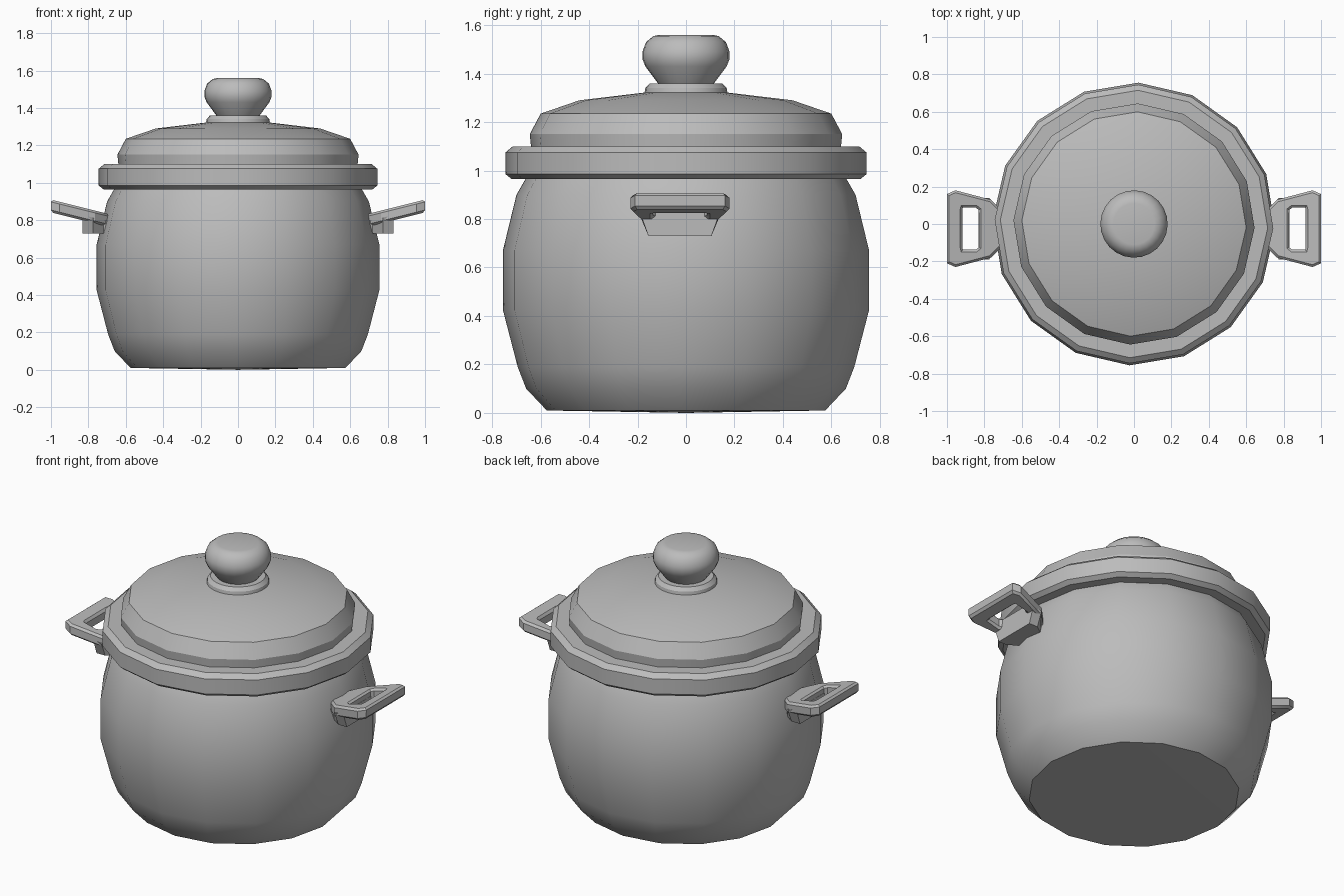
import bpy, bmesh
from math import radians, cos, sin, tau

if "Cube" in bpy.data.objects:
    bpy.data.objects.remove(bpy.data.objects["Cube"])

metal = bpy.data.materials.new("pot grey")
metal.diffuse_color = (0.5, 0.5, 0.5, 1)
metal.use_nodes = True
metal.node_tree.nodes["Principled BSDF"].inputs["Base Color"].default_value = (0.5, 0.5, 0.5, 1)


def finish(name, bm, angle=30):
    bmesh.ops.recalc_face_normals(bm, faces=bm.faces)
    mesh = bpy.data.meshes.new(name)
    bm.to_mesh(mesh)
    bm.free()
    obj = bpy.data.objects.new(name, mesh)
    bpy.context.collection.objects.link(obj)
    mesh.materials.append(metal)
    bpy.ops.object.select_all(action='DESELECT')
    obj.select_set(True)
    bpy.context.view_layer.objects.active = obj
    bpy.ops.object.shade_smooth_by_angle(angle=radians(angle))
    return obj


def lathe(name, profile, sides, turn=-1.8):
    """Revolve (radius, z) points; a radius of zero becomes a pole."""
    bm = bmesh.new()
    rings = []
    for r, z in profile:
        if r == 0:
            rings.append([bm.verts.new((0, 0, z))] * sides)
        else:
            angles = [radians(turn) + tau * i / sides for i in range(sides)]
            rings.append([bm.verts.new((r * cos(a), r * sin(a), z)) for a in angles])
    for low, high in zip(rings, rings[1:]):
        for i in range(sides):
            j = (i + 1) % sides
            corners = list(dict.fromkeys((low[i], low[j], high[j], high[i])))
            bm.faces.new(corners)
    return finish(name, bm)


# Bellied pot
lathe("pot_body", [(0, 0), (0.575, 0.01), (0.66, 0.1), (0.695, 0.19), (0.756, 0.425),
                   (0.756, 0.67), (0.70, 0.9), (0.66, 0.97)], 16)

# Lid with a chamfered rim band and a low dome
lathe("lid", [(0.62, 0.965), (0.72, 0.965), (0.745, 0.985), (0.745, 1.075), (0.715, 1.1),
              (0.64, 1.1), (0.645, 1.15), (0.6, 1.235), (0.44, 1.29), (0.17, 1.322), (0, 1.33)], 16)

# Knob collar and knob
lathe("knob_collar", [(0.172, 1.315), (0.168, 1.34), (0.15, 1.36), (0, 1.36)], 24)
lathe("knob", [(0.112, 1.355), (0.168, 1.43), (0.18, 1.46), (0.18, 1.49), (0.165, 1.53),
               (0.135, 1.555), (0.11, 1.56), (0, 1.56)], 24)

HANDLE_Y = -0.025


def grip(name, side):
    """Tilted slab with a four-sided hole."""
    outer = [(0.69, 0.08), (0.765, 0.155), (0.955, 0.205), (1.0, 0.185)]
    hole = [(0.83, 0.1), (0.845, 0.112), (0.915, 0.112), (0.918, 0.1)]
    bm = bmesh.new()

    def loop(half, thickness):
        points = half + [(x, -y) for x, y in reversed(half)]
        return [bm.verts.new((side * x, y + HANDLE_Y, 0.905 + 0.25 * (x - 0.98) - thickness))
                for x, y in points]

    loops = [loop(outer, 0), loop(hole, 0), loop(hole, 0.068), loop(outer, 0.068)]
    for a, b in zip(loops, loops[1:] + loops[:1]):
        for i in range(len(a)):
            j = (i + 1) % len(a)
            bm.faces.new((a[i], a[j], b[j], b[i]))
    # Chamfer only the edges round the rims of the slab and hole
    edges = [bm.edges.get((r[i], r[(i + 1) % len(r)])) for r in loops for i in range(len(r))]
    bmesh.ops.bevel(bm, geom=edges, offset=0.012, segments=1, affect='EDGES', profile=0.5)
    finish(name, bm)


def mount(name, side):
    """Tapered block that joins the grip to the pot."""
    bm = bmesh.new()
    rings = []
    for inner, outer, z, lift in ((0.09, 0.13, 0.73, 0), (0.1, 0.165, 0.8, 0.25)):
        half = [(0.67, inner), (0.72, inner), (0.775, outer), (0.832, outer)]
        points = half + [(x, -y) for x, y in reversed(half)]
        rings.append([bm.verts.new((side * x, y + HANDLE_Y, z + lift * (x - 0.8) + lift * 0.08))
                      for x, y in points])
    count = len(rings[0])
    for i in range(count):
        j = (i + 1) % count
        bm.faces.new((rings[0][i], rings[0][j], rings[1][j], rings[1][i]))
    for ring in rings:
        bm.faces.new(ring)
    finish(name, bm)


# Handles on both sides
for label, side in (("left", 1), ("right", -1)):
    grip(label + "_handle_grip", side)
    mount(label + "_handle_mount", side)
